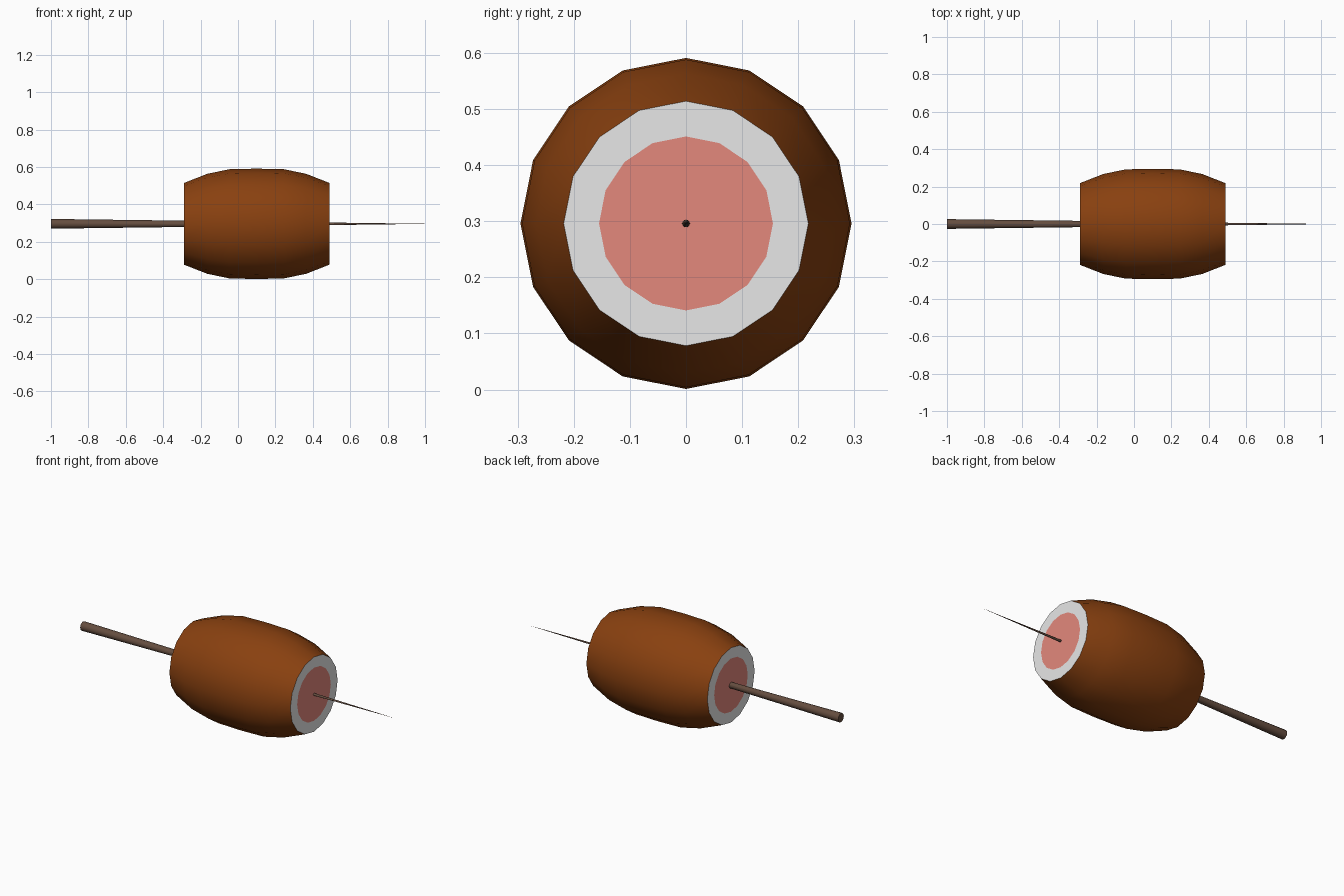
import bpy
import bmesh
import math

cube = bpy.data.objects.get("Cube")
if cube:
    bpy.data.objects.remove(cube, do_unlink=True)

CENTRE_Z = 0.296


def material(name, rgb):
    mat = bpy.data.materials.new(name)
    mat.use_nodes = True
    colour = (*rgb, 1)
    mat.diffuse_color = colour
    bsdf = mat.node_tree.nodes["Principled BSDF"]
    bsdf.inputs["Base Color"].default_value = colour
    bsdf.inputs["Roughness"].default_value = 0.8
    return mat


def lathe(name, profile, sides, colours, pick):
    """Spin (x, radius) points about the x axis and cap both ends."""
    bm = bmesh.new()
    rings = []
    for x, r in profile:
        angles = [math.tau * i / sides for i in range(sides)]
        rings.append([bm.verts.new((x, r * math.sin(a), r * math.cos(a))) for a in angles])
    for k, (a, b) in enumerate(zip(rings, rings[1:])):
        for i in range(sides):
            j = (i + 1) % sides
            bm.faces.new((a[i], a[j], b[j], b[i])).material_index = pick(k)
    bm.faces.new(rings[0]).material_index = pick(-1)
    bm.faces.new(rings[-1]).material_index = pick(-1)
    bmesh.ops.recalc_face_normals(bm, faces=bm.faces)
    mesh = bpy.data.meshes.new(name)
    bm.to_mesh(mesh)
    bm.free()
    for mat in colours:
        mesh.materials.append(mat)
    obj = bpy.data.objects.new(name, mesh)
    bpy.context.collection.objects.link(obj)
    obj.location.z = CENTRE_Z
    bpy.ops.object.select_all(action='DESELECT')
    obj.select_set(True)
    bpy.context.view_layer.objects.active = obj
    bpy.ops.object.shade_smooth_by_angle(angle=math.radians(35))
    return obj


crust = material("brown_crust", (0.25, 0.052, 0.005))
rim = material("pale_rim", (0.8, 0.8, 0.8))
filling = material("pink_filling", (0.77, 0.246, 0.203))
wood = material("dark_wood", (0.13, 0.075, 0.05))

# Barrel shaped body with a pale ring and a pink centre on each end
middle = 0.1
half = [(0.39, 0.155), (0.39, 0.218), (0.265, 0.267), (0.145, 0.292)]
profile = [(middle - d, r) for d, r in half]
profile += [(middle, 0.295)]
profile += [(middle + d, r) for d, r in reversed(half)]
last = len(profile) - 2


def body_colour(band):
    if band < 0:
        return 2
    return 1 if band in (0, last) else 0


lathe("body", profile, 16, [crust, rim, filling], body_colour)

# Skewer tapering from the blunt handle to a fine point
lathe("skewer", [(-1, 0.026), (1, 0.0003)], 12, [wood], lambda band: 0)
